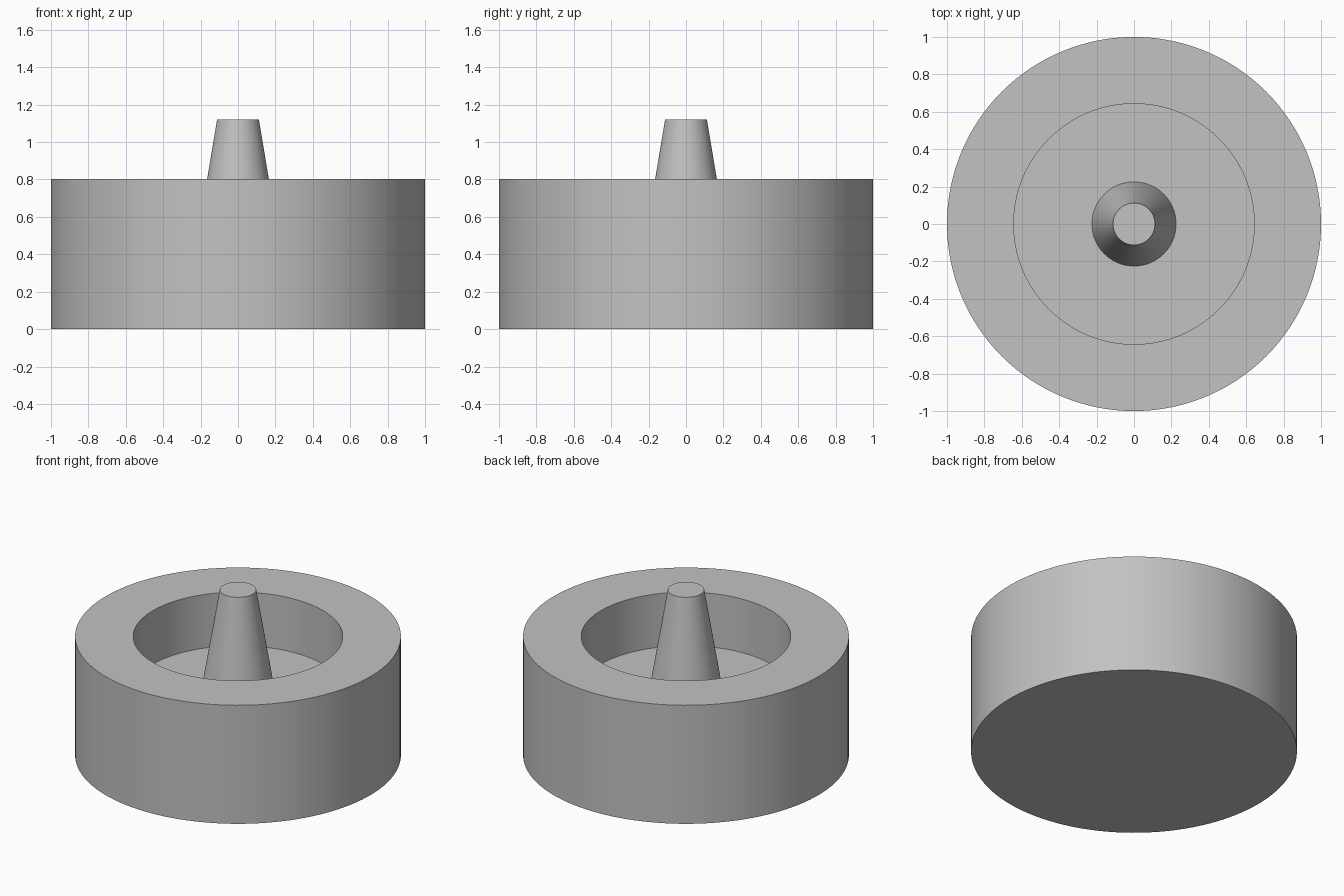
import bpy, bmesh, math

if "Cube" in bpy.data.objects:
    bpy.data.objects.remove(bpy.data.objects["Cube"])

SEGMENTS = 128

grey = bpy.data.materials.new("plain grey")
grey.diffuse_color = (0.54, 0.54, 0.54, 1)
grey.use_nodes = True
grey.node_tree.nodes["Principled BSDF"].inputs["Base Color"].default_value = grey.diffuse_color


def lathe(name, profile):
    """Revolve an (radius, height) profile about z into a closed solid."""
    bm = bmesh.new()
    verts = [bm.verts.new((r, 0, z)) for r, z in profile]
    edges = [bm.edges.new(pair) for pair in zip(verts, verts[1:])]
    bmesh.ops.spin(bm, geom=verts + edges, cent=(0, 0, 0), axis=(0, 0, 1),
                   angle=math.tau, steps=SEGMENTS, use_duplicate=False)
    bmesh.ops.remove_doubles(bm, verts=bm.verts, dist=1e-5)
    bmesh.ops.recalc_face_normals(bm, faces=bm.faces)
    mesh = bpy.data.meshes.new(name)
    bm.to_mesh(mesh)
    bm.free()
    mesh.materials.append(grey)
    obj = bpy.data.objects.new(name, mesh)
    bpy.context.collection.objects.link(obj)
    bpy.ops.object.select_all(action='DESELECT')
    obj.select_set(True)
    bpy.context.view_layer.objects.active = obj
    bpy.ops.object.shade_smooth_by_angle(angle=math.radians(30))


# Thick round cup with a recessed floor, and the tapered post rising from
# that floor, as one continuous profile
lathe("cup_with_post", [
    (0, 0), (1, 0), (1, 0.803), (0.643, 0.803),   # underside, wall, rim
    (0.643, 0.44), (0.225, 0.44),                 # bore and floor
    (0.112, 1.12), (0, 1.12),                     # post side and tip
])
